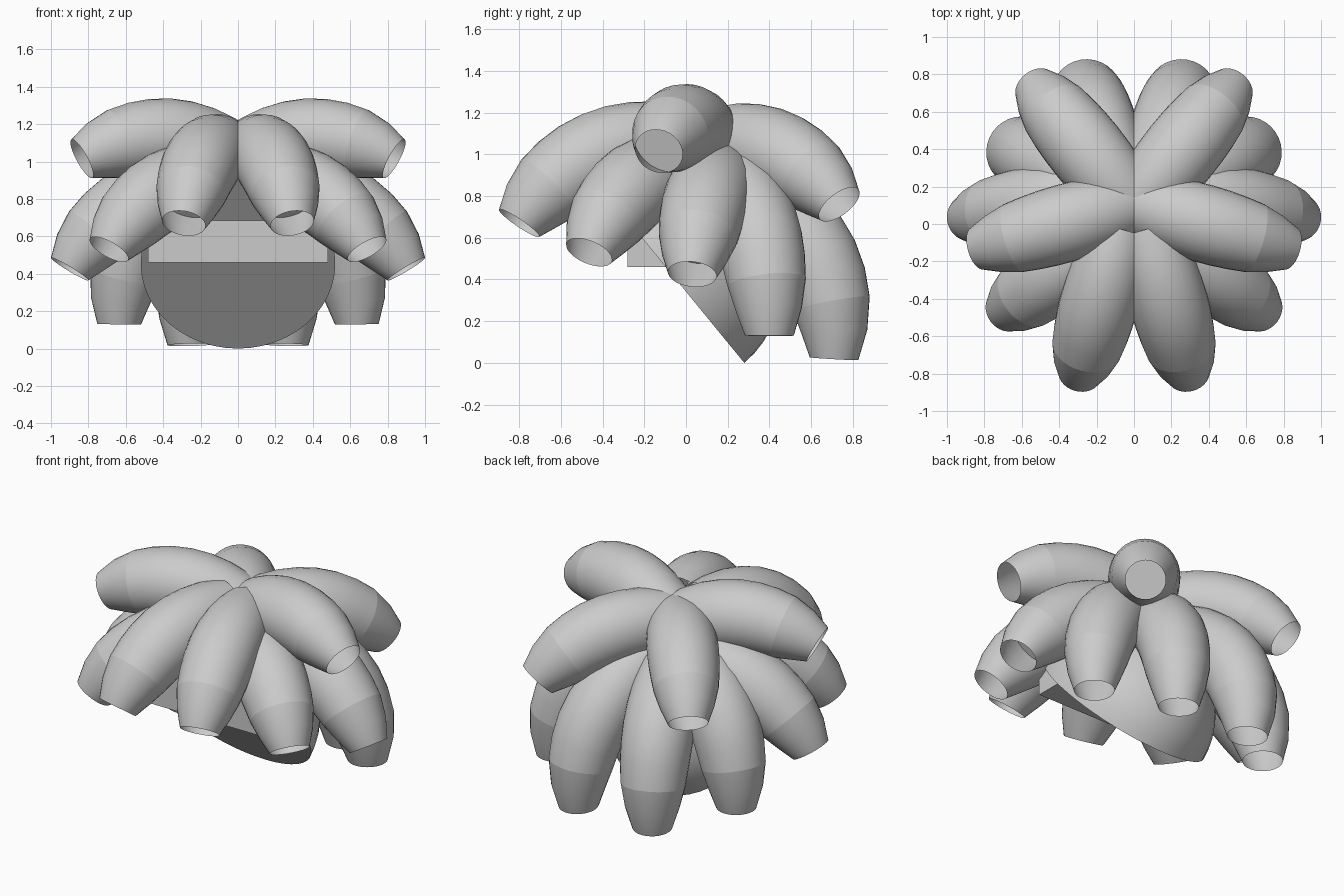
import bpy, bmesh, math
from mathutils import Vector, Matrix

cube = bpy.data.objects.get("Cube")
if cube:
    bpy.data.objects.remove(cube, do_unlink=True)

grey = bpy.data.materials.new("plain grey")
grey.use_nodes = True
GREY = (0.6, 0.6, 0.6, 1)
grey.diffuse_color = GREY
grey.node_tree.nodes["Principled BSDF"].inputs["Base Color"].default_value = GREY


def finish(name, bm, angle=30):
    mesh = bpy.data.meshes.new(name)
    bm.to_mesh(mesh)
    bm.free()
    mesh.materials.append(grey)
    obj = bpy.data.objects.new(name, mesh)
    bpy.context.collection.objects.link(obj)
    bpy.ops.object.select_all(action="DESELECT")
    obj.select_set(True)
    bpy.context.view_layer.objects.active = obj
    bpy.ops.object.shade_smooth_by_angle(angle=math.radians(angle))
    return obj


SEAM = 0.77        # where the arched body ends and the hollow tip begins
TIP = {0.89: 0.159, 1: 0.117}


def body_radius(t):
    return 0.209 - 0.2 * (t - 0.45) ** 2


def lock(name, start, tip, sag, rings=7, sides=32):
    """Arched tube, closed by a disc at the seam, with an open tapered tip."""
    a, b = Vector(start), Vector(tip)
    chord = b - a
    side = chord.cross(Vector((0, 0, 1))).normalized()
    up = side.cross(chord).normalized()
    control = (a + b) / 2 + up * sag * 2
    bm = bmesh.new()
    loops = []
    for t in [SEAM * i / rings for i in range(rings + 1)] + list(TIP):
        centre = a * (1 - t) ** 2 + control * 2 * t * (1 - t) + b * t * t
        tangent = ((control - a) * (1 - t) + (b - control) * t).normalized()
        normal = side.cross(tangent)
        r = TIP[t] if t in TIP else body_radius(t)
        loops.append([bm.verts.new(centre + r * (side * math.cos(q) + normal * math.sin(q)))
                      for q in (2 * math.pi * k / sides for k in range(sides))])
    for p, n in zip(loops, loops[1:]):
        for k in range(sides):
            j = (k + 1) % sides
            bm.faces.new((p[k], p[j], n[j], n[k]))
    bmesh.ops.recalc_face_normals(bm, faces=bm.faces)
    # Disc inside the tip, facing out of the opening
    seam = loops[rings]
    disc = bm.faces.new([bm.verts.new(v.co) for v in seam])
    disc.normal_update()
    if disc.normal.dot(chord) < 0:
        disc.normal_flip()
    for k in range(sides):
        bm.edges.get((seam[k], seam[(k + 1) % sides])).smooth = False
    return finish(name, bm, 40)


# Locks: start, tip and arch height of each on one side, mirrored to the other
LOCKS = {
    "front_lock": ((0.08, -0.03, 1.07), (0.29, -0.80, 0.67), 0.12),
    "front_side_lock": ((0.07, 0.0, 0.92), (0.69, -0.465, 0.53), 0.115),
    "top_side_lock": ((0.0, 0.11, 1.02), (0.835, -0.13, 1.015), 0.112),
    "side_lock": ((0.13, 0.18, 0.89), (0.90, 0.03, 0.425), 0.12),
    "back_side_lock": ((0.12, 0.17, 0.93), (0.635, 0.40, 0.13), 0.17),
    "back_lock": ((0.07, 0.20, 0.86), (0.26, 0.71, 0.02), 0.185),
    "top_back_lock": ((0.0, 0.08, 1.03), (0.53, 0.735, 0.76), 0.115),
}
for name, (start, tip, sag) in LOCKS.items():
    for label, sx in (("left", 1), ("right", -1)):
        lock(f"{label}_{name}", *[(sx * x, y, z) for x, y, z in (start, tip)], sag)

# Scalp: half dome with a flat face sloping down to the back
bm = bmesh.new()
bmesh.ops.create_uvsphere(bm, u_segments=48, v_segments=24, radius=1)
bmesh.ops.bisect_plane(bm, geom=bm.verts[:] + bm.edges[:] + bm.faces[:],
                       plane_co=(0, 0, 0), plane_no=(0, 0, 1), clear_inner=True)
bmesh.ops.holes_fill(bm, edges=[e for e in bm.edges if e.is_boundary])
bm.transform(Matrix.Translation((0, -0.093, 0.455))
             @ Matrix.Rotation(math.radians(-50.7), 4, "X")
             @ Matrix.Diagonal((0.52, 0.588, 0.52, 1)))
finish("scalp", bm)

# Brow block under the front locks
bm = bmesh.new()
bmesh.ops.create_cube(bm, size=1)
bm.transform(Matrix.Translation((0, -0.1, 0.59)) @ Matrix.Diagonal((0.96, 0.36, 0.26, 1)))
finish("brow_block", bm)
